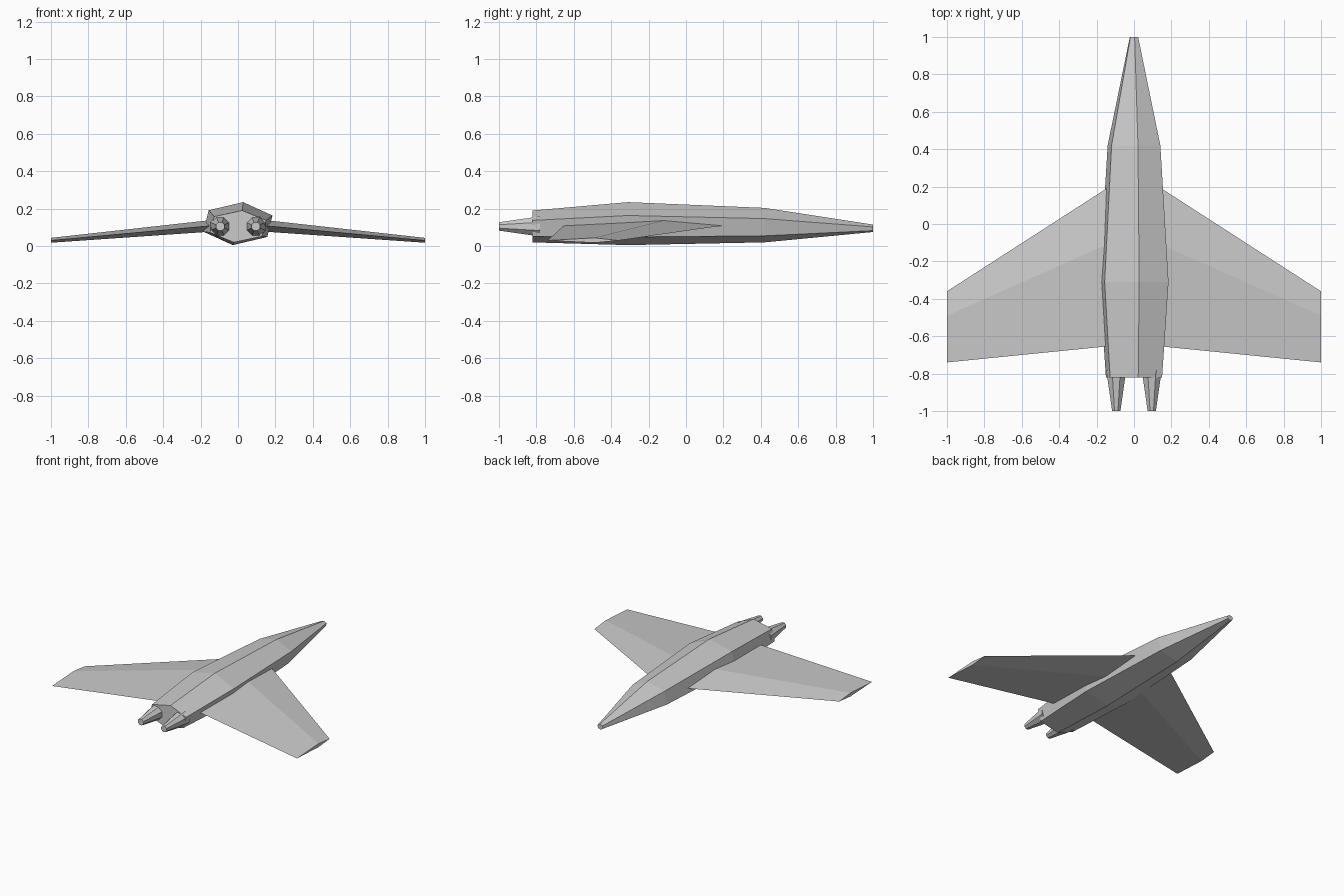
import bpy, bmesh
from math import sin, cos, radians

cube = bpy.data.objects.get("Cube")
if cube:
    bpy.data.objects.remove(cube, do_unlink=True)

HULL = (0.6, 0.6, 0.6, 1)
hull_grey = bpy.data.materials.new("hull_grey")
hull_grey.use_nodes = True
hull_grey.diffuse_color = HULL
hull_grey.node_tree.nodes["Principled BSDF"].inputs["Base Color"].default_value = HULL


def loft(name, rings):
    """Skin a list of equal-sized point rings and cap both ends."""
    bm = bmesh.new()
    loops = [[bm.verts.new(p) for p in ring] for ring in rings]
    n = len(loops[0])
    for a, b in zip(loops, loops[1:]):
        for i in range(n):
            j = (i + 1) % n
            bm.faces.new((a[i], a[j], b[j], b[i]))
    bm.faces.new(loops[0])
    bm.faces.new(loops[-1])
    bmesh.ops.recalc_face_normals(bm, faces=bm.faces)
    mesh = bpy.data.meshes.new(name)
    bm.to_mesh(mesh)
    bm.free()
    mesh.materials.append(hull_grey)
    obj = bpy.data.objects.new(name, mesh)
    bpy.context.collection.objects.link(obj)
    return obj


def ellipse_ring(sides, turn, x, y, z, rx, rz):
    angles = [radians(turn + 360 * i / sides) for i in range(sides)]
    return [(x + rx * cos(a), y, z + rz * sin(a)) for a in angles]


# Fuselage: slightly twisted hexagonal sections (y, centre z, half width, half height)
stations = [
    (-0.82, 0.105, 0.162, 0.086),
    (-0.31, 0.120, 0.199, 0.116),
    (0.42, 0.112, 0.152, 0.093),
    (1.0, 0.095, 0.024, 0.020),
]
loft("fuselage", [ellipse_ring(6, 22, 0, y, z, rx, rz) for y, z, rx, rz in stations])


# Wing section: diamond of leading edge, ridge, trailing edge and keel
def wing_ring(x, lead, ridge, trail, z, top, bottom):
    return [(x, lead, z), (x, ridge, top), (x, trail, z), (x, ridge, bottom)]


for side, s in (("left", 1), ("right", -1)):
    loft(side + "_wing", [
        wing_ring(s * 0.1, 0.22, -0.09, -0.65, 0.113, 0.144, 0.080),
        wing_ring(s * 1.0, -0.36, -0.49, -0.74, 0.030, 0.044, 0.018),
    ])
    # Tapered octagonal exhaust nozzle
    loft(side + "_nozzle", [
        ellipse_ring(8, 22.5, s * 0.095, -0.78, 0.105, 0.058, 0.058),
        ellipse_ring(8, 22.5, s * 0.095, -1.0, 0.105, 0.024, 0.024),
    ])
